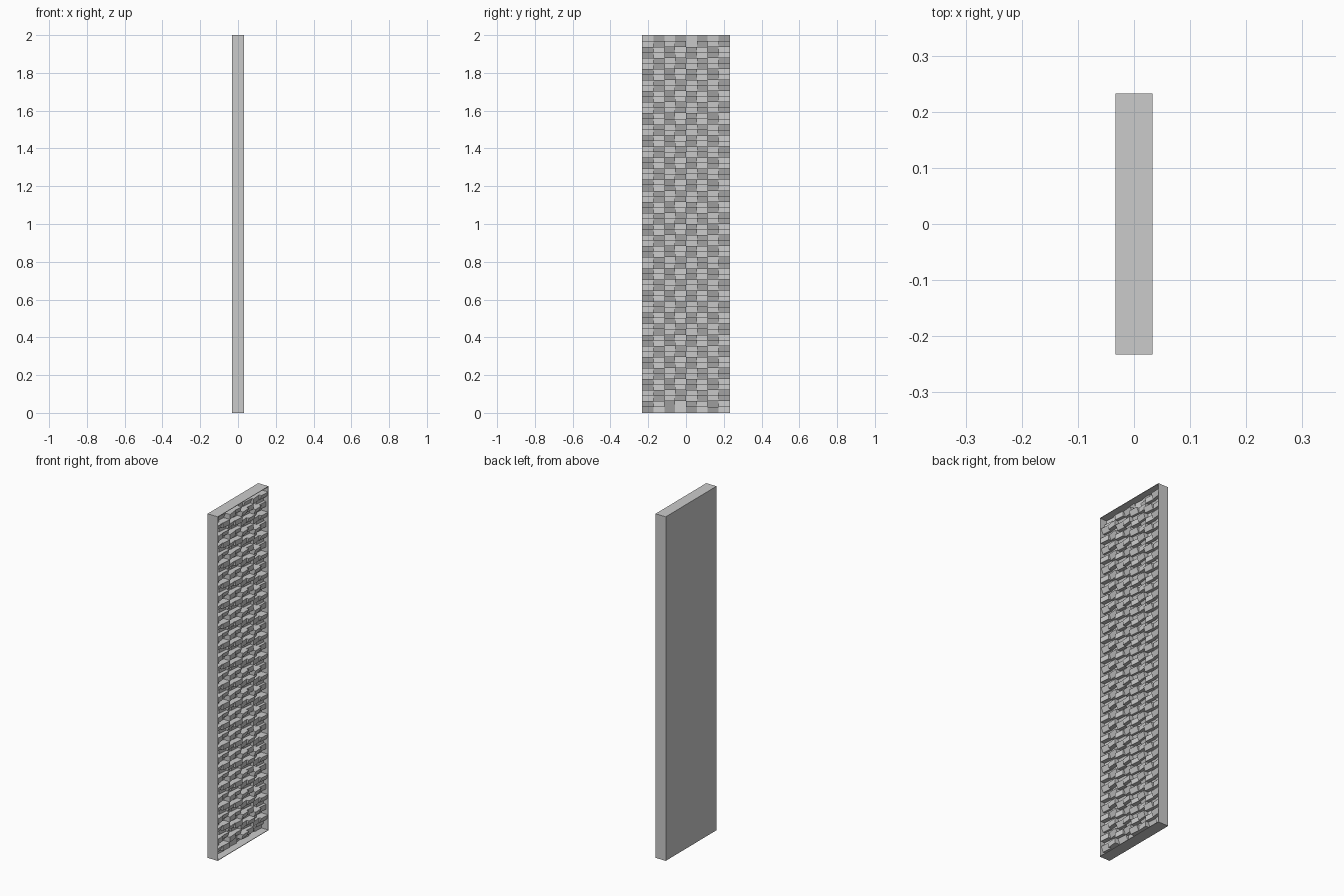
import bpy, bmesh

if "Cube" in bpy.data.objects:
    bpy.data.objects.remove(bpy.data.objects["Cube"])

W, D, H = 0.466, 0.066, 2.0      # width (y), depth (x), height (z)
T = 0.003                        # shell thickness
COLS, ROWS = 8, 68


def box(name, x0, x1, y0, y1, z0, z1):
    bm = bmesh.new()
    bmesh.ops.create_cube(bm, size=1)
    for v in bm.verts:
        v.co.x = x1 if v.co.x > 0 else x0
        v.co.y = y1 if v.co.y > 0 else y0
        v.co.z = z1 if v.co.z > 0 else z0
    me = bpy.data.meshes.new(name)
    bm.to_mesh(me)
    bm.free()
    ob = bpy.data.objects.new(name, me)
    bpy.context.collection.objects.link(ob)
    return ob


# Outer tray, open towards +x
box("back_panel", -D/2, -D/2 + T, -W/2, W/2, 0, H)
for side, s in (("left", -1), ("right", 1)):
    y0, y1 = sorted((s*W/2, s*(W/2 - T)))
    box(side + "_side", -D/2 + T, D/2, y0, y1, 0, H)
box("bottom_panel", -D/2 + T, D/2, -W/2 + T, W/2 - T, 0, T)
box("top_panel", -D/2 + T, D/2, -W/2 + T, W/2 - T, H - T, H)

# Grid of stepped, slanted diffuser blocks inside the tray
bm = bmesh.new()
cw, ch = (W - 2*T)/COLS, (H - 2*T)/ROWS
heights = (0.35, 0.75, 0.5, 0.9)
xb = -D/2 + T
for i in range(COLS):
    for j in range(ROWS):
        y0, z0 = -W/2 + T + i*cw, T + j*ch
        y1, z1 = y0 + cw, z0 + ch
        h = heights[(j + 2*(i % 2) + i//2) % 4]
        edge = j in (0, ROWS - 1)
        h = 0.3 if edge else h
        # alternate columns lean downwards, the others only slightly sideways
        tilt = 0.1 if (i + j//2) % 2 == 0 else 0.0
        skew = 0.04 if i % 2 else -0.04

        def depth(sy, sz):
            return xb + (D - T)*min(1, h + sz*tilt + sy*skew)

        corners = [(y0, z0, -1, -1), (y1, z0, 1, -1), (y1, z1, 1, 1), (y0, z1, -1, 1)]
        back = [bm.verts.new((xb, y, z)) for y, z, _, _ in corners]
        front = [bm.verts.new((depth(a, b), y, z)) for y, z, a, b in corners]
        bm.faces.new(front)
        for k in range(4):
            n = (k + 1) % 4
            bm.faces.new((back[k], back[n], front[n], front[k]))
me = bpy.data.meshes.new("diffuser_blocks")
bm.to_mesh(me)
bm.free()
bpy.context.collection.objects.link(bpy.data.objects.new("diffuser_blocks", me))
